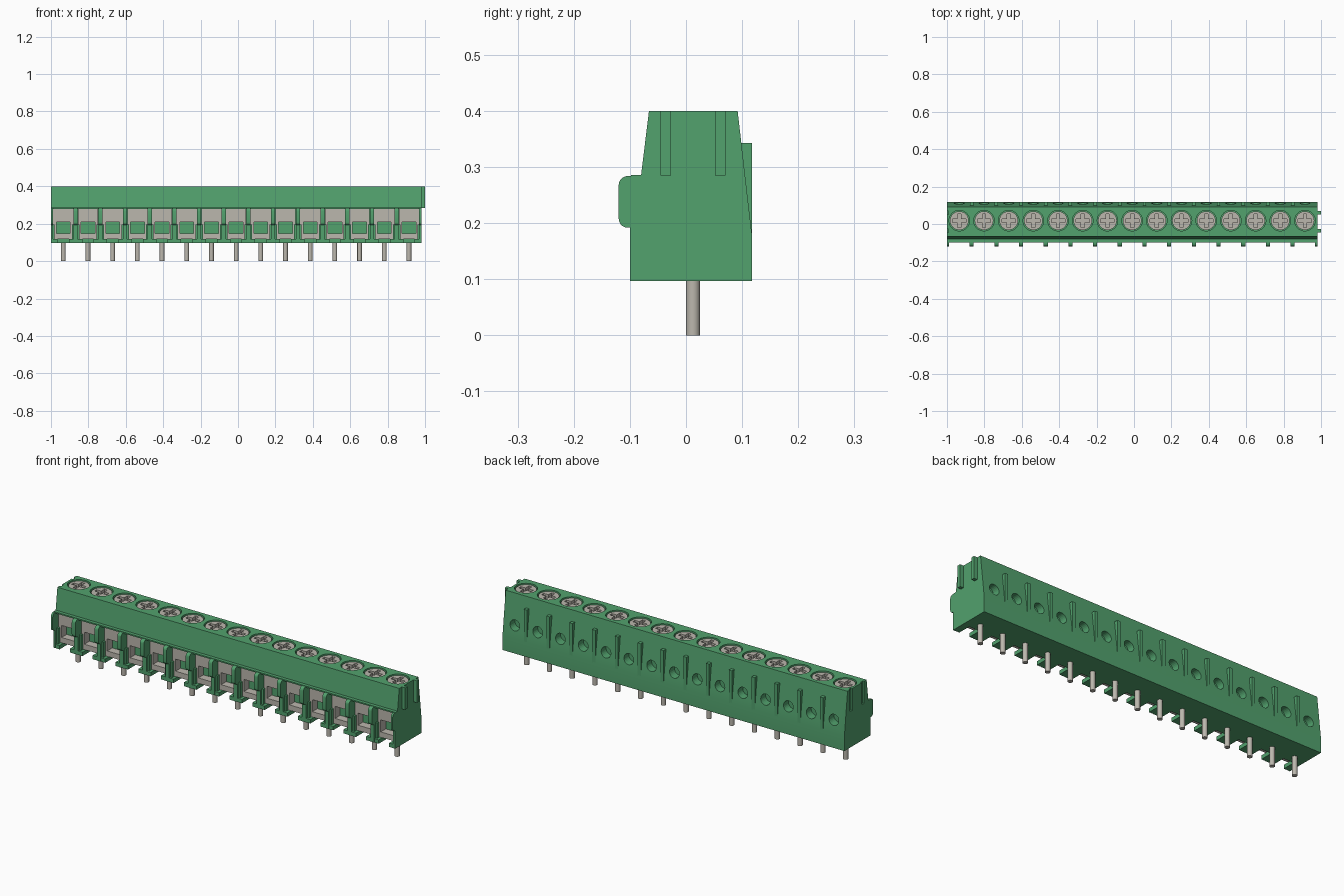
import bpy, bmesh, math
from mathutils import Matrix, Vector

if "Cube" in bpy.data.objects:
    bpy.data.objects.remove(bpy.data.objects["Cube"])


def material(name, rgb):
    m = bpy.data.materials.new(name)
    m.use_nodes = True
    m.diffuse_color = (*rgb, 1)
    m.node_tree.nodes["Principled BSDF"].inputs["Base Color"].default_value = (*rgb, 1)
    return m


green = material("green plastic", (0.085, 0.36, 0.155))
metal = material("grey metal", (0.50, 0.475, 0.42))

COUNT = 15
X0, X1 = -1.0, 0.98
PITCH = (X1 - X0) / COUNT
centres = [X0 + PITCH * (i + 0.5) for i in range(COUNT)]
walls = [X0 + PITCH * i for i in range(COUNT + 1)]


def box(bm, x, y, z):
    """Box from (min, max) ranges."""
    size = Vector((x[1] - x[0], y[1] - y[0], z[1] - z[0]))
    mid = Vector((sum(x), sum(y), sum(z))) / 2
    bmesh.ops.create_cube(bm, matrix=Matrix.Translation(mid) @ Matrix.Diagonal((*size, 1)))


def cylinder(bm, centre, radius, depth, tilt=0, sides=32):
    bmesh.ops.create_cone(bm, cap_ends=True, segments=sides, radius1=radius, radius2=radius,
                          depth=depth,
                          matrix=Matrix.Translation(centre) @ Matrix.Rotation(tilt, 4, 'X'))


def extrude(bm, points, offset):
    """Solid from a closed outline of 3D points swept along an offset."""
    face = bm.faces.new([bm.verts.new(p) for p in points])
    swept = bmesh.ops.extrude_face_region(bm, geom=[face], use_keep_orig=True)
    bmesh.ops.translate(bm, vec=offset,
                        verts=[v for v in swept["geom"] if isinstance(v, bmesh.types.BMVert)])


def finish(bm, name, mat, hidden=False):
    bmesh.ops.recalc_face_normals(bm, faces=bm.faces)
    mesh = bpy.data.meshes.new(name)
    bm.to_mesh(mesh)
    bm.free()
    mesh.materials.append(mat)
    ob = bpy.data.objects.new(name, mesh)
    bpy.context.collection.objects.link(ob)
    ob.hide_render = hidden
    ob.hide_viewport = hidden
    return ob


def cut(ob, cutter):
    mod = ob.modifiers.new("cut", 'BOOLEAN')
    mod.operation = 'DIFFERENCE'
    mod.solver = 'EXACT'
    mod.object = cutter


def smooth(ob):
    bpy.ops.object.select_all(action='DESELECT')
    bpy.context.view_layer.objects.active = ob
    ob.select_set(True)
    bpy.ops.object.shade_smooth_by_angle(angle=math.radians(30))


BASE, TOP, BACK, CORE = 0.097, 0.4, 0.118, -0.03
SCREW_Y = 0.018

# Main housing with sloping back and a thin front ledge
bm = bmesh.new()
outline = [(CORE, BASE), (BACK, BASE), (BACK, 0.175), (0.092, TOP), (-0.066, TOP),
           (-0.08, 0.286), (-0.098, 0.286), (-0.098, 0.279), (CORE, 0.279)]
extrude(bm, [(X0, y, z) for y, z in outline], (X1 - X0, 0, 0))
housing = finish(bm, "housing", green)

# Screw wells, rear test holes and end grooves
bm = bmesh.new()
for x in centres:
    cylinder(bm, (x, SCREW_Y, TOP), 0.055, 0.06)
    cylinder(bm, (x, 0.11, 0.24), 0.028, 0.08, math.pi / 2, 24)
RIDGES = [(-0.045, -0.027), (0.052, 0.07)]
for y in RIDGES:
    box(bm, (X0 - 0.01, X0 + 0.008), y, (0.285, TOP + 0.01))
cut(housing, finish(bm, "housing_cutter", green, True))
smooth(housing)

# End ridges
bm = bmesh.new()
for y in RIDGES:
    box(bm, (X1 - 0.005, 1.0), y, (0.285, TOP))
finish(bm, "end_ridges", green)

# Rear ribs
bm = bmesh.new()
for x in walls[1:-1]:
    box(bm, (x - 0.009, x + 0.009), (0.09, BACK), (0.17, 0.343))
finish(bm, "rear_ribs", green)


def corner(y, z, r, start):
    """Quarter-round outline points, clockwise from a start angle."""
    return [(y + r * math.cos(a), z + r * math.sin(a))
            for a in (math.radians(start - 18 * k) for k in range(6))]


# Dividers with rounded noses, lower shoulders and wide feet
nose = [(CORE, BASE), (-0.1, BASE), (-0.1, 0.192)]
nose += corner(-0.104, 0.208, 0.016, 270)
nose += corner(-0.104, 0.268, 0.016, 180)
nose += [(CORE, 0.284)]
bm = bmesh.new()
shoulders = bmesh.new()
for x in walls:
    def span(half):
        return max(X0, x - half), min(X1, x + half)
    a, b = span(0.011)
    extrude(bm, [(a, y, z) for y, z in nose], (b - a, 0, 0))
    box(shoulders, span(0.02), (-0.088, CORE), (BASE, 0.197))
    box(shoulders, span(0.036), (-0.099, CORE), (BASE, 0.117))
smooth(finish(bm, "dividers", green))
finish(shoulders, "divider_feet", green)

# Wire clamps with a rectangular opening
bm = bmesh.new()
cutter = bmesh.new()
for x in centres:
    box(bm, (x - 0.054, x + 0.054), (-0.072, CORE), (0.119, 0.278))
    box(cutter, (x - 0.037, x + 0.037), (-0.09, 0.0), (0.147, 0.21))
clamps = finish(bm, "wire_clamps", metal)
cut(clamps, finish(cutter, "clamp_cutter", metal, True))

# Screws with cross slots
bm = bmesh.new()
cutter = bmesh.new()
L, W = 0.036, 0.009
plus = [(W, W), (W, L), (-W, L), (-W, W), (-L, W), (-L, -W),
        (-W, -W), (-W, -L), (W, -L), (W, -W), (L, -W), (L, W)]
for x in centres:
    cylinder(bm, (x, SCREW_Y, 0.375), 0.05, 0.04)
    extrude(cutter, [(x + px, SCREW_Y + py, 0.38) for px, py in plus], (0, 0, 0.04))
screws = finish(bm, "screws", metal)
cut(screws, finish(cutter, "screw_cutter", metal, True))
smooth(screws)

# Solder pins
bm = bmesh.new()
for x in centres:
    cylinder(bm, (x, 0.0125, 0.055), 0.0125, 0.11, 0, 20)
smooth(finish(bm, "pins", metal))
